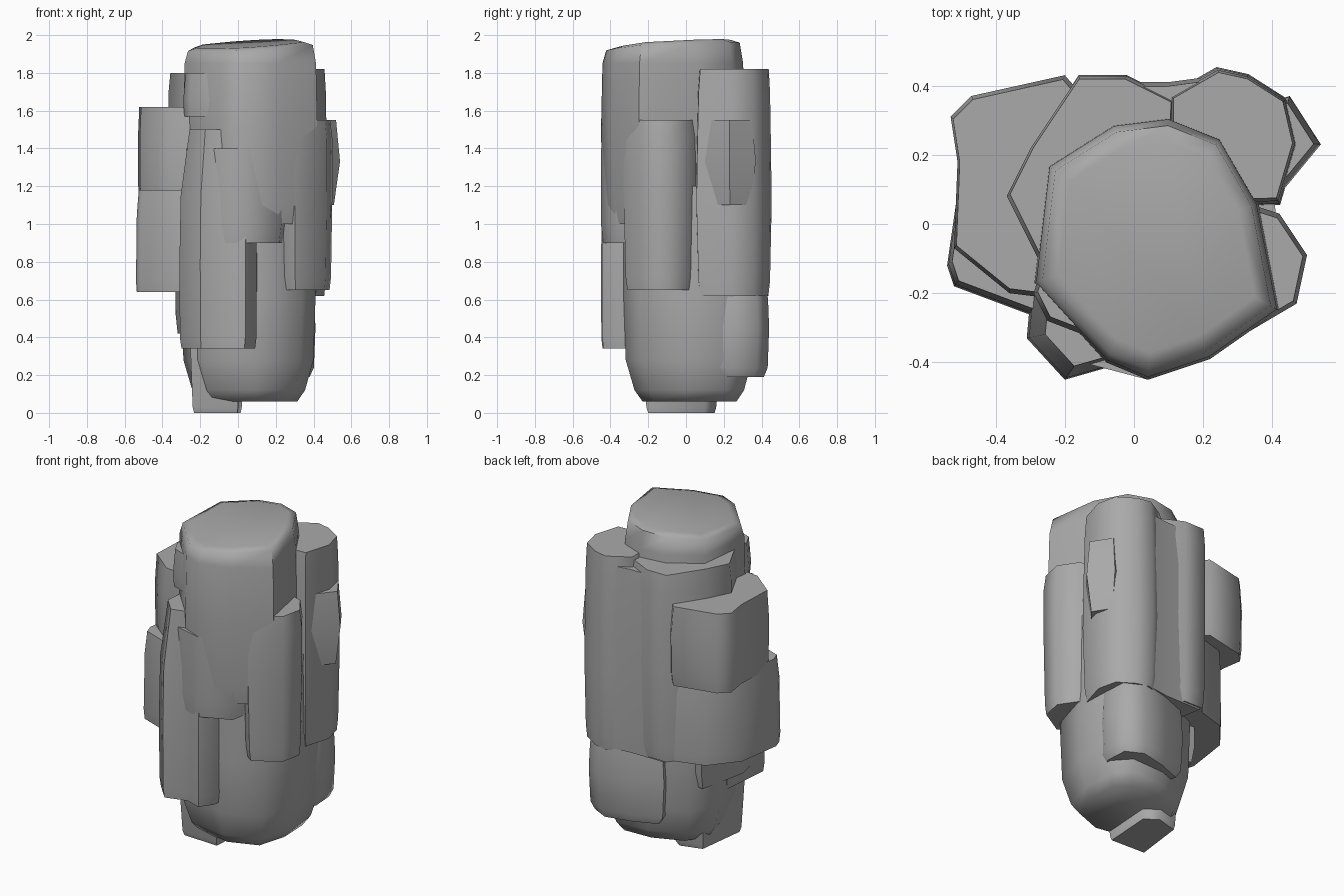
import bpy
import bmesh
import math

if "Cube" in bpy.data.objects:
    bpy.data.objects.remove(bpy.data.objects["Cube"])

stone = bpy.data.materials.new("grey_stone")
stone.use_nodes = True
grey = (0.4, 0.4, 0.4, 1)
stone.diffuse_color = grey
stone.node_tree.nodes["Principled BSDF"].inputs["Base Color"].default_value = grey


def column(name, footprint, levels, tilt=(0, 0)):
    """Loft a footprint through (height, scale) levels; tilt slopes the top."""
    bm = bmesh.new()
    n = len(footprint)
    cx = sum(p[0] for p in footprint) / n
    cy = sum(p[1] for p in footprint) / n
    rings = []
    for i, (z, s) in enumerate(levels):
        slope = tilt if i >= len(levels) - 2 else (0, 0)
        rings.append([bm.verts.new((cx + (x - cx) * s, cy + (y - cy) * s,
                                    z + slope[0] * (x - cx) + slope[1] * (y - cy)))
                      for x, y in footprint])
    for low, high in zip(rings, rings[1:]):
        for i in range(n):
            j = (i + 1) % n
            bm.faces.new((low[i], low[j], high[j], high[i]))
    bm.faces.new(rings[0][::-1])
    bm.faces.new(rings[-1])
    bmesh.ops.recalc_face_normals(bm, faces=bm.faces)
    mesh = bpy.data.meshes.new(name)
    bm.to_mesh(mesh)
    bm.free()
    mesh.materials.append(stone)
    obj = bpy.data.objects.new(name, mesh)
    bpy.context.collection.objects.link(obj)
    bpy.ops.object.select_all(action='DESELECT')
    obj.select_set(True)
    bpy.context.view_layer.objects.active = obj
    bpy.ops.object.shade_smooth_by_angle(angle=math.radians(62))
    return obj


# Tall central mass and its broad front face
column("main_column",
       [(-.29, -.17), (-.08, -.4), (.04, -.45), (.22, -.39), (.42, -.25),
        (.36, .06), (.25, .25), (.1, .31), (-.06, .29), (-.25, .17)],
       [(1.0, .94), (1.1, .98), (1.5, 1), (1.85, .98), (1.94, .93), (1.955, .8)], (.05, .05))
column("front_middle",
       [(-.28, -.2), (-.15, -.4), (.04, -.45), (.23, -.37), (.3, 0), (-.2, 0)],
       [(.9, .95), (1.0, 1), (1.4, 1)])
column("front_lower_slab",
       [(-.31, -.33), (-.2, -.45), (-.06, -.41), (.04, -.445), (.1, -.36), (.1, 0), (-.28, 0)],
       [(.34, .95), (.4, .99), (.8, 1), (1.15, .97), (1.5, .76)])
column("front_left_cap",
       [(-.29, -.2), (-.25, -.28), (-.12, -.33), (0, -.1), (-.2, .1)],
       [(1.57, .95), (1.65, 1), (1.8, .9)])

# Lower body and foot
column("lower_body",
       [(-.25, -.15), (-.2, -.28), (.1, -.33), (.34, -.24), (.41, 0), (.4, .25),
        (.3, .36), (.05, .35), (-.2, .25), (-.3, .08)],
       [(.06, .72), (.12, .84), (.28, .97), (.6, 1), (1.2, 1)])
column("rear_bulge",
       [(.41, .22), (.4, .38), (.28, .44), (.1, .4), (-.08, .33), (0, 0), (.3, 0)],
       [(.19, .85), (.24, .96), (.45, 1), (.6, .97), (.7, .9)])
column("foot",
       [(-.24, -.2), (0, -.21), (.02, .1), (-.06, .16), (-.2, .12)],
       [(0, .95), (.03, 1), (.4, 1.1)])
column("left_underside",
       [(-.33, -.1), (-.3, -.26), (-.1, -.26), (0, .2), (-.26, .22)],
       [(.42, .92), (.52, 1), (.75, 1)])

# Side columns
column("east_column",
       [(.3, -.33), (.47, -.23), (.5, -.09), (.42, .03), (.2, .1), (.2, -.25)],
       [(.65, .9), (.72, .95), (1.18, 1), (1.45, 1), (1.55, .92)])
column("west_upper_column",
       [(-.52, -.07), (-.51, .18), (-.53, .31), (-.47, .37), (-.2, .43), (0, .2), (-.2, -.22), (-.36, -.2)],
       [(1.13, .96), (1.2, .99), (1.45, 1), (1.62, .96)])
column("west_lower_column",
       [(-.54, -.12), (-.52, -.18), (-.28, -.27), (0, 0), (-.12, .4), (-.36, .33), (-.5, .16)],
       [(.64, .98), (.7, 1), (1.05, .98), (1.18, .93)])

# Rear columns
column("rear_east_column",
       [(.42, .06), (.47, .23), (.44, .36), (.33, .43), (.24, .45), (.1, .37), (.1, .05)],
       [(.62, .92), (.7, .97), (1.1, 1.02), (1.4, 1), (1.7, .97), (1.82, .93)])
column("rear_east_spur",
       [(.4, .06), (.54, .23), (.45, .37), (.25, .3)],
       [(1.1, .75), (1.33, 1), (1.55, .84)])
column("rear_west_column",
       [(-.37, .08), (-.3, .22), (-.16, .43), (-.02, .43), (.12, .36), (.1, 0), (-.28, -.1)],
       [(.64, .92), (.72, .97), (1.2, 1), (1.7, .99), (1.8, .95)])
column("rear_fill",
       [(-.15, .41), (.1, .41), (.25, .43), (.2, .1), (-.1, .1)],
       [(.63, .95), (.75, 1), (1.5, 1), (1.76, .9)])
